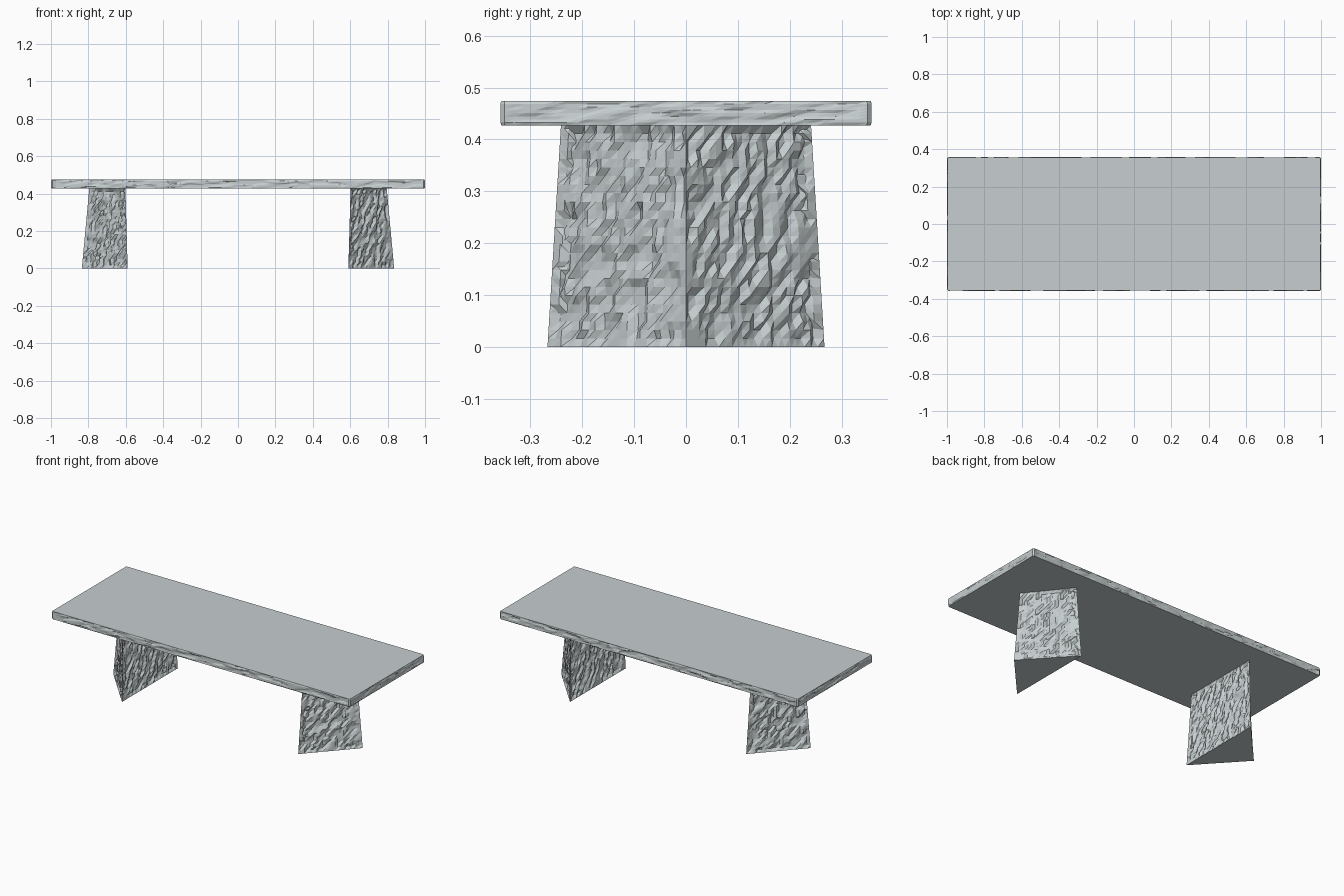
import bpy, bmesh
from mathutils import Vector, noise

cube = bpy.data.objects.get("Cube")
if cube:
    bpy.data.objects.remove(cube)

stone = bpy.data.materials.new("pale_grey_stone")
stone.use_nodes = True
stone_colour = (0.57, 0.62, 0.63, 1)
stone.diffuse_color = stone_colour
stone.node_tree.nodes["Principled BSDF"].inputs["Base Color"].default_value = stone_colour


def chisel(u, v, seed, scale):
    """Depth from 0 to 1 of slanted chisel marks at a point on a side."""
    n = noise.noise(Vector(((u - 0.45 * v) * scale[0], v * scale[1], seed)))
    return min(1, max(0, 0.5 + 2.2 * n))


def carved_prism(name, low, high, z0, z1, cell, rows, depth, scale, rim=0):
    """Closed prism between two outlines, with chiselled sides and flat caps."""
    bm = bmesh.new()
    count = len(low)
    rings = []
    for r in range(rows + 1):
        t = r / rows
        edge_row = r in (0, rows)
        ring = []
        for i in range(count):
            a0, b0 = Vector(low[i]), Vector(low[(i + 1) % count])
            a = a0.lerp(Vector(high[i]), t)
            b = b0.lerp(Vector(high[(i + 1) % count]), t)
            along = (b - a).normalized()
            inward = Vector((-along.y, along.x))
            length = (b0 - a0).length
            steps = max(1, round(length / cell))
            for s in range(steps):
                p = a.lerp(b, s / steps)
                if edge_row:
                    p = p + inward * rim
                elif s:
                    mark = chisel(s / steps * length, t * (z1 - z0), i * 7.3 + z0 + low[0][0], scale)
                    p = p + inward * depth * mark
                ring.append(bm.verts.new((p.x, p.y, z0 + (z1 - z0) * t)))
        rings.append(ring)
    # side faces, split into triangles along the chisel direction
    for lower, upper in zip(rings, rings[1:]):
        for k in range(len(lower)):
            j = (k + 1) % len(lower)
            bm.faces.new((lower[k], lower[j], upper[j]))
            bm.faces.new((lower[k], upper[j], upper[k]))
    bm.faces.new(rings[-1])
    bm.faces.new(rings[0][::-1])
    bmesh.ops.recalc_face_normals(bm, faces=bm.faces)
    mesh = bpy.data.meshes.new(name)
    bm.to_mesh(mesh)
    bm.free()
    mesh.materials.append(stone)
    obj = bpy.data.objects.new(name, mesh)
    bpy.context.collection.objects.link(obj)
    return obj


# Table top: thin slab with clipped corners and rough edges
X, Y, C = 1.0, 0.358, 0.008
slab = [(-X + C, -Y), (X - C, -Y), (X, -Y + C), (X, Y - C),
        (X - C, Y), (-X + C, Y), (-X, Y - C), (-X, -Y + C)]
carved_prism("table_top", slab, slab, 0.427, 0.474, 0.02, 8, 0.005, (14, 60), 0.003)

# Legs: tapered three-sided blocks, point outward
for side, name in ((1, "left_leg"), (-1, "right_leg")):
    foot = [(side * 0.59, side * -0.267), (side * 0.835, 0), (side * 0.59, side * 0.267)]
    head = [(side * 0.602, side * -0.241), (side * 0.795, 0), (side * 0.602, side * 0.241)]
    carved_prism(name, foot, head, 0, 0.428, 0.017, 26, 0.013, (42, 20))
